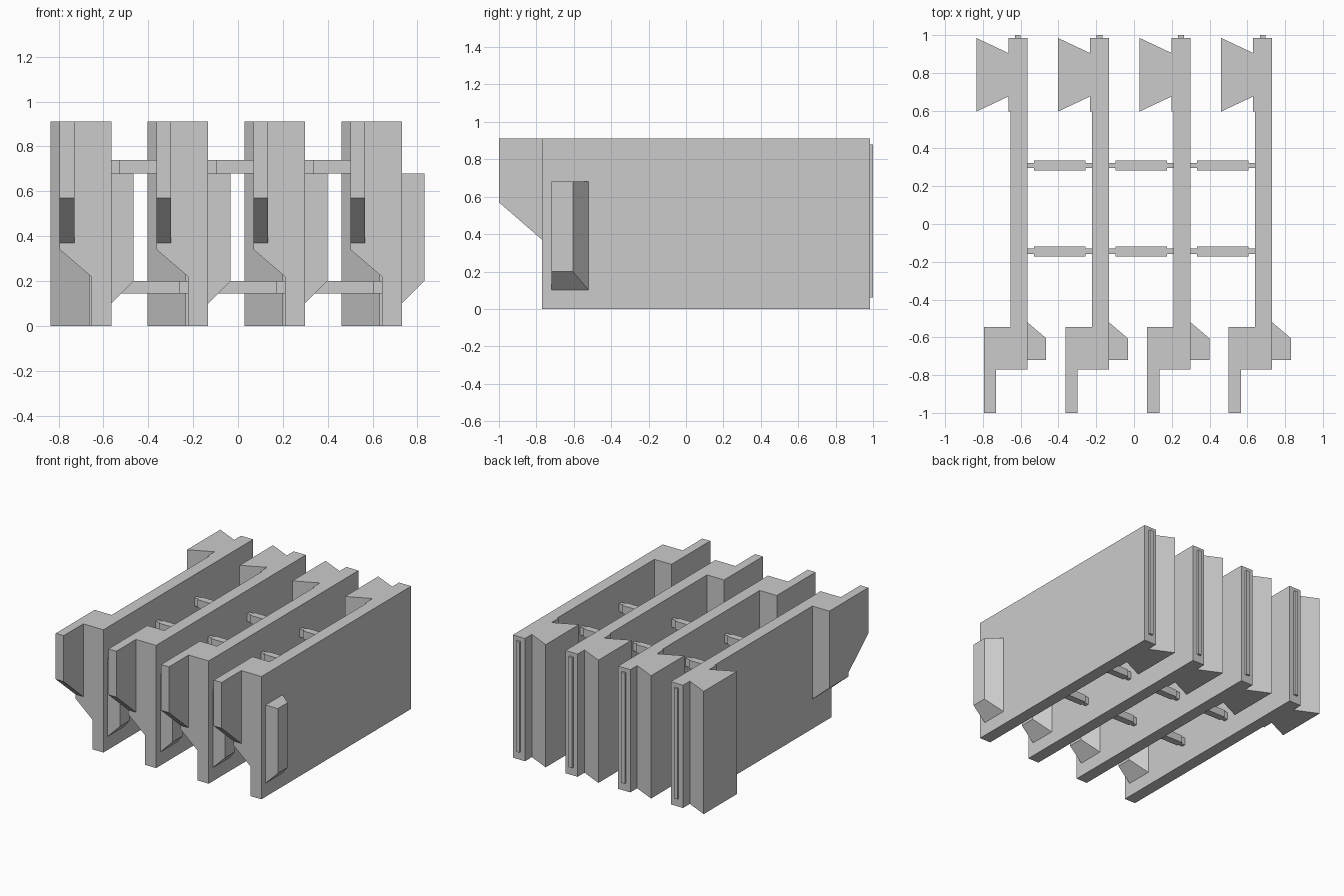
import bpy, bmesh
from mathutils import Vector

if "Cube" in bpy.data.objects:
    bpy.data.objects.remove(bpy.data.objects["Cube"])

grey = bpy.data.materials.new("plain grey")
grey.diffuse_color = (0.6, 0.6, 0.6, 1)
grey.use_nodes = True
grey.node_tree.nodes["Principled BSDF"].inputs["Base Color"].default_value = grey.diffuse_color
PITCH = 0.432


def prism(name, bottom, top):
    """Solid between two matching rings of points."""
    bm = bmesh.new()
    lo = [bm.verts.new(p) for p in bottom]
    hi = [bm.verts.new(p) for p in top]
    n = len(lo)
    bm.faces.new(lo)
    bm.faces.new(hi)
    for i in range(n):
        j = (i + 1) % n
        bm.faces.new((lo[i], lo[j], hi[j], hi[i]))
    bmesh.ops.recalc_face_normals(bm, faces=bm.faces)
    mesh = bpy.data.meshes.new(name)
    bm.to_mesh(mesh)
    bm.free()
    mesh.materials.append(grey)
    obj = bpy.data.objects.new(name, mesh)
    bpy.context.collection.objects.link(obj)
    return obj


def extrude(name, outline, axis, a, b):
    """Extrude a 2D outline along an axis, from a to b."""
    def place(p, t):
        q = list(p)
        q.insert("xyz".index(axis), t)
        return Vector(q)
    return prism(name, [place(p, a) for p in outline], [place(p, b) for p in outline])


def box(name, x0, x1, y0, y1, z0, z1):
    return extrude(name, [(x0, y0), (x1, y0), (x1, y1), (x0, y1)], "z", z0, z1)


for i in range(4):
    r = -0.565 + i * PITCH      # right face of this panel
    l = r - 0.09                # left face

    # Panel with the notched dovetail at the back, one outline
    extrude("panel", [
        (r, -0.77), (r, 0.985), (l - 0.01, 0.985), (l - 0.01, 0.905),
        (r - 0.27, 0.985), (r - 0.27, 0.595), (l - 0.01, 0.675),
        (l - 0.01, 0.595), (l, 0.595), (l, -0.77)], "z", 0, 0.91)

    # Raised rib on the back edge
    box("back_rib", r - 0.065, r - 0.035, 0.985, 1.0, 0.06, 0.88)

    # Front shoulder with sloping underside
    extrude("front_shoulder", [
        (l, 0.91), (r - 0.23, 0.91), (r - 0.23, 0.34), (l, 0.22)],
        "y", -0.77, -0.545)

    # Forward tongue with sloping underside
    extrude("front_tongue", [
        (-0.77, 0.91), (-1.0, 0.91), (-1.0, 0.57), (-0.77, 0.37)],
        "x", r - 0.23, r - 0.165)

    # Side catch, chamfered at its rear and bottom
    side = [(r, -0.72), (r + 0.1, -0.72), (r + 0.1, -0.605), (r, -0.52)]
    prism("side_catch",
          [(x, y, 0.10 if x == r else 0.20) for x, y in side],
          [(x, y, 0.68) for x, y in side])

    # Spacer bars to the next panel, thin at both ends
    if i < 3:
        end = r + PITCH - 0.09
        for y in (-0.145, 0.31):
            for z0, z1 in ((0.145, 0.2), (0.68, 0.74)):
                extrude("spacer_bar", [
                    (r, y - 0.014), (r + 0.035, y - 0.014), (r + 0.035, y - 0.026),
                    (end - 0.035, y - 0.026), (end - 0.035, y - 0.014), (end, y - 0.014),
                    (end, y + 0.014), (end - 0.035, y + 0.014), (end - 0.035, y + 0.026),
                    (r + 0.035, y + 0.026), (r + 0.035, y + 0.014), (r, y + 0.014)],
                    "z", z0, z1)
